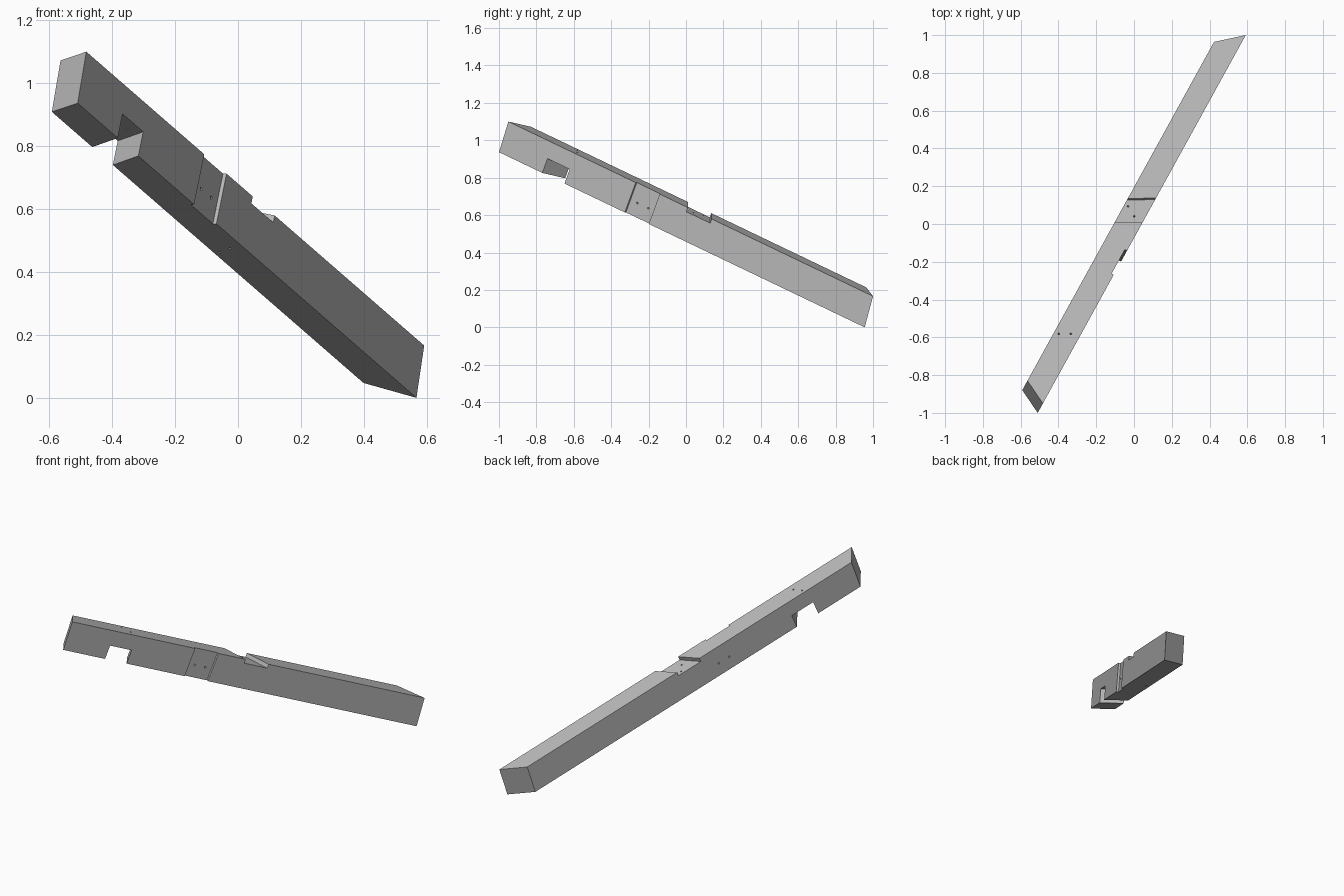
import bpy, bmesh
from mathutils import Matrix, Vector

cube = bpy.data.objects.get("Cube")
if cube:
    bpy.data.objects.remove(cube)

WIDTH, HEIGHT = 0.13, 0.173
OVER = 0.03  # how far cutters pass the surface

# Beam frame: x runs along the timber, y to its left face, z to its top face
along = Vector((0.445, 0.808, -0.387)).normalized()
left = Vector((-along.y, along.x, 0)).normalized()
up = along.cross(left)
frame = Matrix((along, left, up)).transposed().to_4x4()
frame.translation = (-0.484, -0.95, 1.104)

grey = bpy.data.materials.new("timber_grey")
grey.use_nodes = True
colour = (0.5, 0.5, 0.5, 1)
grey.diffuse_color = colour
grey.node_tree.nodes["Principled BSDF"].inputs["Base Color"].default_value = colour


def new_object(name, bm):
    bmesh.ops.recalc_face_normals(bm, faces=bm.faces)
    mesh = bpy.data.meshes.new(name)
    bm.to_mesh(mesh)
    bm.free()
    mesh.materials.append(grey)
    obj = bpy.data.objects.new(name, mesh)
    bpy.context.collection.objects.link(obj)
    return obj


def block(name, start, end, side, depth, skew=(0, 0), lean=(0, 0)):
    """Box with ends skewed across the width and leaning with depth."""
    bm = bmesh.new()
    bmesh.ops.create_cube(bm, size=1)
    for v in bm.verts:
        i = int(v.co.x > 0)
        y = side[int(v.co.y > 0)]
        z = depth[int(v.co.z > 0)]
        v.co = ((start, end)[i] + skew[i] * y - lean[i] * z, y, z)
    return new_object(name, bm)


def drill(name, a, b, radius=0.005):
    a, b = Vector(a), Vector(b)
    turn = (b - a).to_track_quat('Z', 'Y').to_matrix().to_4x4()
    bm = bmesh.new()
    bmesh.ops.create_cone(bm, cap_ends=True, segments=12, radius1=radius,
                          radius2=radius, depth=(b - a).length,
                          matrix=Matrix.Translation((a + b) / 2) @ turn)
    return new_object(name, bm)


# Timber with angled end cuts
beam = block("beam", 0, 2.414, (0, WIDTH), (-HEIGHT, 0), (0.55, -0.94), (0.06, 0.1))

across = (-OVER, WIDTH + OVER)
cutters = [
    # Skewed notch through the underside near the high end
    block("under_notch", 0.297, 0.444, across, (-HEIGHT - OVER, -0.09), (0.57, 0.57)),
    # Shallow housing on the right face
    block("side_housing", 0.843, 1.002, (-OVER, 0.013), (-HEIGHT - OVER, OVER)),
    # Shallow skewed housing across the top
    block("top_housing", 1.189, 1.346, across, (-0.024, OVER), (-0.59, -0.62)),
]
# Peg holes through the side housing
for t in (0.885, 0.957):
    cutters.append(drill("side_peg_hole", (t - 0.02, -OVER, -0.1),
                         (t + 0.08, WIDTH + OVER, -0.1)))
# Peg holes down through the top
for t, w in ((0.394, 0.104), (0.427, 0.048), (1.237, 0.109), (1.204, 0.054)):
    cutters.append(drill("top_peg_hole", (t, w, OVER), (t, w, -HEIGHT - OVER)))

for cutter in cutters:
    cutter.hide_render = True
    mod = beam.modifiers.new(cutter.name, 'BOOLEAN')
    mod.operation = 'DIFFERENCE'
    mod.solver = 'EXACT'
    mod.object = cutter

# Bake the cuts and drop the cutters
bpy.context.view_layer.update()
graph = bpy.context.evaluated_depsgraph_get()
mesh = bpy.data.meshes.new_from_object(beam.evaluated_get(graph))
beam.modifiers.clear()
beam.data = mesh
for cutter in cutters:
    bpy.data.objects.remove(cutter)

# Lay the timber in its sloping position, centred and on the ground
mesh.transform(frame)
lo = Vector([min(v.co[i] for v in mesh.vertices) for i in range(3)])
hi = Vector([max(v.co[i] for v in mesh.vertices) for i in range(3)])
mesh.transform(Matrix.Translation((-(lo.x + hi.x) / 2, -(lo.y + hi.y) / 2, -lo.z)))
